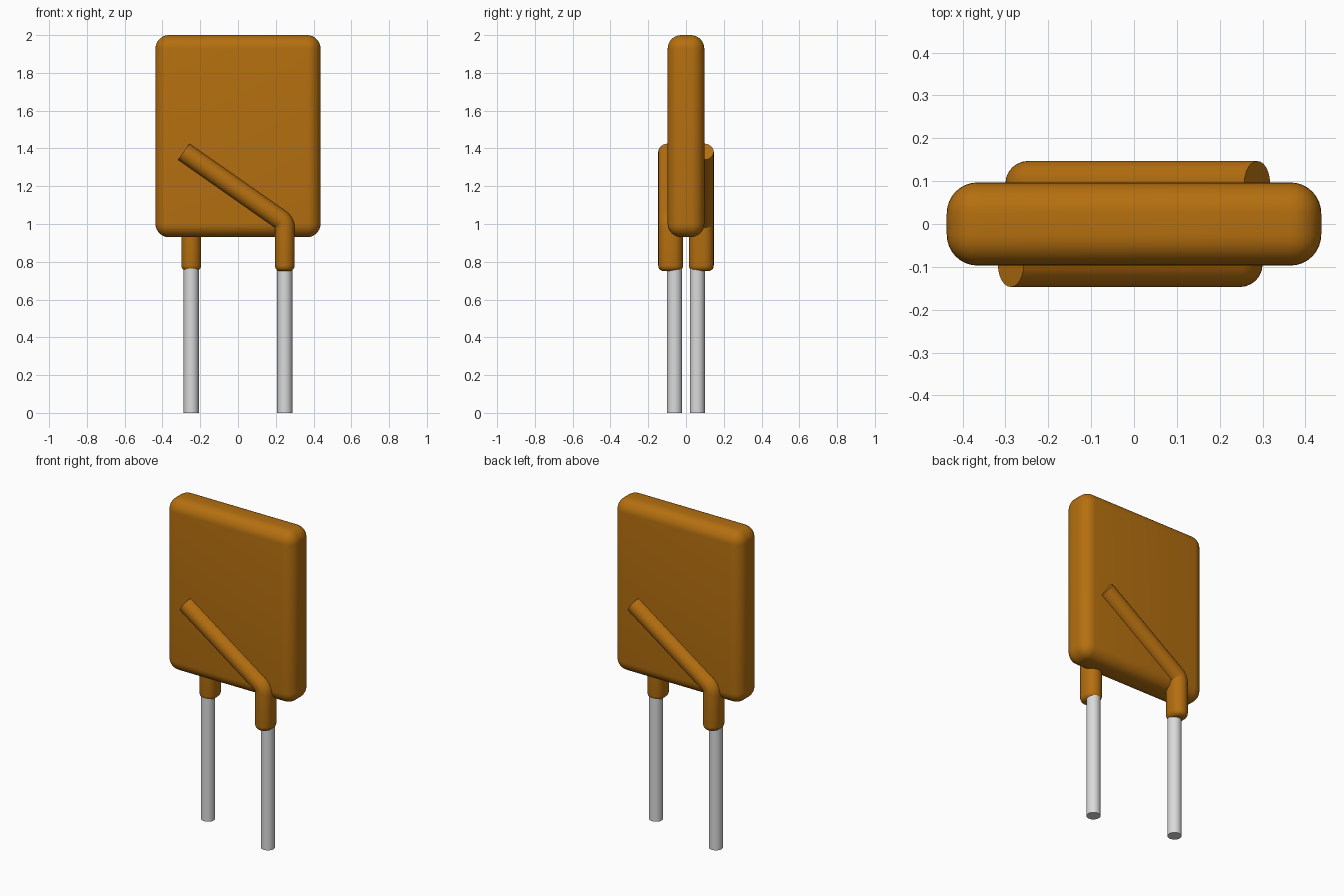
import bpy
import bmesh
import math
from mathutils import Vector

cube = bpy.data.objects.get("Cube")
if cube:
    bpy.data.objects.remove(cube, do_unlink=True)


def material(name, rgb):
    mat = bpy.data.materials.new(name)
    mat.use_nodes = True
    mat.diffuse_color = (*rgb, 1)
    mat.node_tree.nodes["Principled BSDF"].inputs["Base Color"].default_value = (*rgb, 1)
    return mat


coating = material("amber coating", (0.46, 0.16, 0.005))
metal = material("tinned metal", (0.70, 0.70, 0.70))


def add_object(name, bm, mat):
    bmesh.ops.recalc_face_normals(bm, faces=bm.faces)
    mesh = bpy.data.meshes.new(name)
    bm.to_mesh(mesh)
    bm.free()
    mesh.materials.append(mat)
    obj = bpy.data.objects.new(name, mesh)
    bpy.context.collection.objects.link(obj)
    bpy.ops.object.select_all(action='DESELECT')
    obj.select_set(True)
    bpy.context.view_layer.objects.active = obj
    bpy.ops.object.shade_smooth_by_angle(angle=math.radians(35))
    return obj


# Flat coated body with rounded edges
def body():
    bm = bmesh.new()
    bmesh.ops.create_cube(bm, size=1)
    bmesh.ops.scale(bm, vec=(0.874, 0.194, 1.07), verts=bm.verts)
    bmesh.ops.translate(bm, vec=(0, 0, 1.465), verts=bm.verts)
    bmesh.ops.bevel(bm, geom=bm.edges[:], offset=0.072, segments=8,
                    profile=0.5, affect='EDGES')
    add_object("body", bm, coating)


# Coated lead: stadium section swept up, round a bend, then along a diagonal
HALF_W, HALF_D = 0.0525, 0.066
LEAD_X, SLEEVE_Y, WIRE_Y = 0.2475, -0.081, -0.06


def section(inset):
    r = HALF_W - inset
    straight = HALF_D - HALF_W
    pts = []
    for side in (1, -1):
        for i in range(13):
            a = math.pi * i / 12 + (0 if side > 0 else math.pi)
            pts.append((r * math.cos(a), r * math.sin(a) + side * straight))
    return pts


def sleeve(name, turn):
    # Stations: x, z, tilt of the path, inset of the section
    stations = []
    rnd = 0.03
    for i in range(6):
        a = math.pi / 2 * i / 5
        stations.append((LEAD_X, 0.75 + rnd * (1 - math.cos(a)), 0, rnd * (1 - math.sin(a))))
    bend_r, bend_z, bend = 0.054, 0.98, math.radians(55)
    for i in range(11):
        a = bend * i / 10
        stations.append((LEAD_X - bend_r + bend_r * math.cos(a),
                         bend_z + bend_r * math.sin(a), a, 0))
    x, z = stations[-1][:2]
    length = (x + 0.2875) / math.sin(bend)
    stations.append((-0.2875, z + length * math.cos(bend), bend, 0))

    bm = bmesh.new()
    rings = []
    for x, z, tilt, inset in stations:
        across = Vector((math.cos(tilt), 0, math.sin(tilt)))
        centre = Vector((x, SLEEVE_Y, z))
        rings.append([bm.verts.new(centre + across * u + Vector((0, v, 0)))
                      for u, v in section(inset)])
    for low, high in zip(rings, rings[1:]):
        n = len(low)
        for i in range(n):
            j = (i + 1) % n
            bm.faces.new((low[i], low[j], high[j], high[i]))
    bm.faces.new(rings[0])
    bm.faces.new(rings[-1])
    add_object(name, bm, coating).rotation_euler.z = turn


# Bare round wire below the sleeve
def wire(name, turn):
    bm = bmesh.new()
    bmesh.ops.create_cone(bm, cap_ends=True, segments=32, radius1=0.04,
                          radius2=0.04, depth=0.8)
    bmesh.ops.translate(bm, vec=(LEAD_X, WIRE_Y, 0.4), verts=bm.verts)
    add_object(name, bm, metal).rotation_euler.z = turn


body()
for side, angle in (("front", 0), ("back", math.pi)):
    sleeve(side + "_sleeve", angle)
    wire(side + "_wire", angle)
